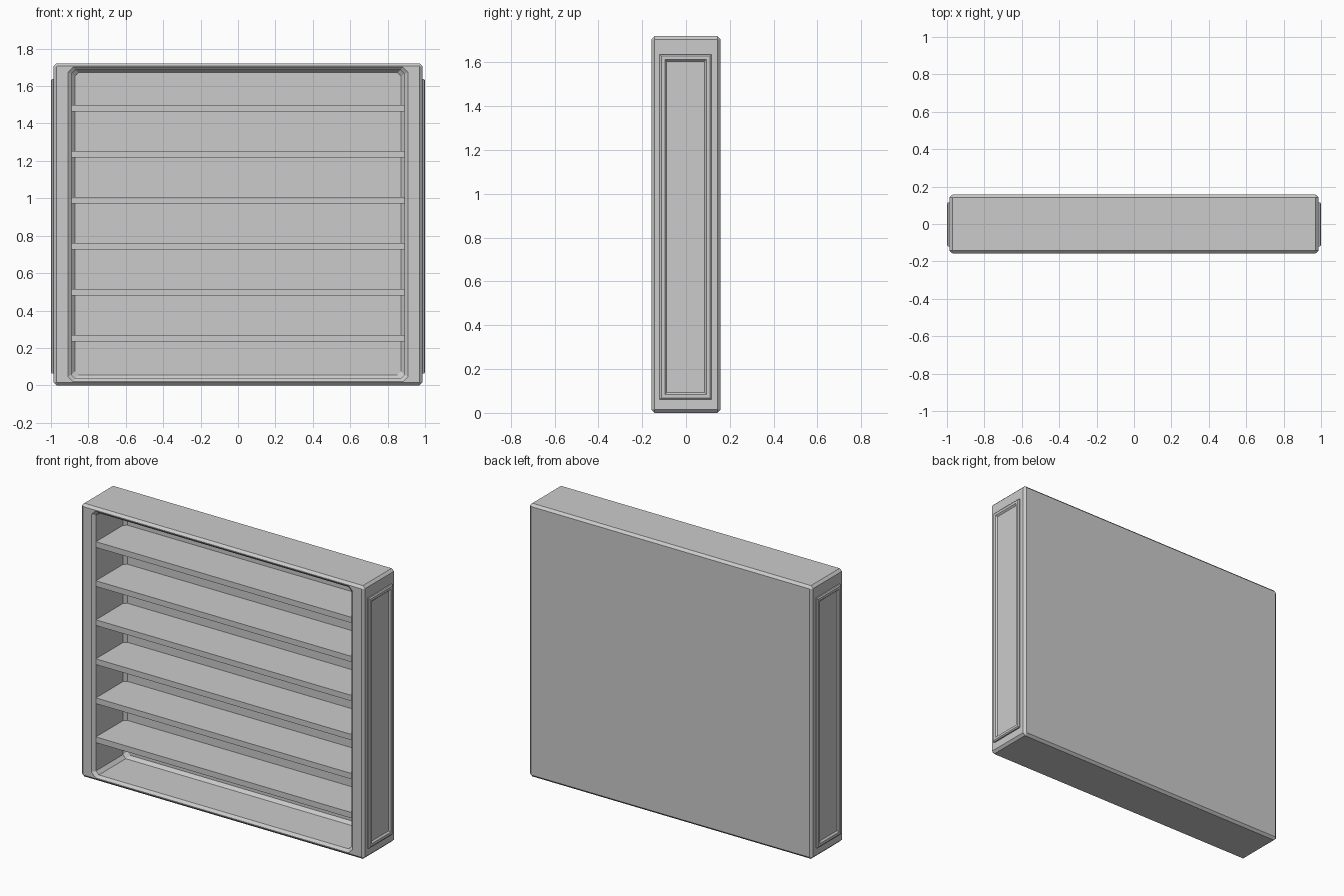
import bpy
import bmesh

if "Cube" in bpy.data.objects:
    bpy.data.objects.remove(bpy.data.objects["Cube"])


def octagon(w, z0, z1, c):
    """Chamfered rectangle outline, half width w, from z0 to z1."""
    return [(w - c, z0), (w, z0 + c), (w, z1 - c), (w - c, z1),
            (c - w, z1), (-w, z1 - c), (-w, z0 + c), (c - w, z0)]


def loft(name, rings, cap_start=True):
    """Skin a list of point rings into a mesh object and cap the ends."""
    bm = bmesh.new()
    loops = [[bm.verts.new(p) for p in ring] for ring in rings]
    n = len(loops[0])
    for a, b in zip(loops, loops[1:]):
        for i in range(n):
            j = (i + 1) % n
            bm.faces.new((a[i], a[j], b[j], b[i]))
    if cap_start:
        bm.faces.new(loops[0][::-1])
    bm.faces.new(loops[-1])
    bmesh.ops.recalc_face_normals(bm, faces=bm.faces)
    mesh = bpy.data.meshes.new(name)
    bm.to_mesh(mesh)
    bm.free()
    obj = bpy.data.objects.new(name, mesh)
    bpy.context.collection.objects.link(obj)
    return obj


# Case: outer shell from the back to the front lip, then into the cavity
sections = [
    (0.158, 0.970, 0.015, 1.706, 0.002),
    (0.143, 0.986, 0.000, 1.721, 0.015),
    (-0.143, 0.986, 0.000, 1.721, 0.015),
    (-0.158, 0.970, 0.015, 1.706, 0.002),
    (-0.158, 0.910, 0.020, 1.702, 0.028),
    (-0.143, 0.890, 0.036, 1.686, 0.020),
    (0.125, 0.890, 0.036, 1.686, 0.020),
    (0.143, 0.872, 0.055, 1.672, 0.020),
]
loft("bookcase_case", [[(x, y, z) for x, z in octagon(w, z0, z1, c)]
                       for y, w, z0, z1, c in sections])

# Shelves
for k in range(6):
    bpy.ops.mesh.primitive_cube_add(size=1, location=(0, 0, 0.252 + 0.246 * k))
    shelf = bpy.context.object
    shelf.name = f"shelf_{k + 1}"
    shelf.scale = (1.784, 0.286, 0.036)

# End panels: a raised moulding around a sunken field
profile = [(0.980, 0.0), (0.994, 0.0), (1.000, 0.007),
           (1.000, 0.023), (0.990, 0.032)]
for side, s in (("right", 1), ("left", -1)):
    rings = []
    for x, d in profile:
        y0, y1, z0, z1 = -0.120 + d, 0.116 - d, 0.062 + d, 1.637 - d
        rings.append([(s * x, y0, z0), (s * x, y1, z0),
                      (s * x, y1, z1), (s * x, y0, z1)])
    loft(f"end_panel_{side}", rings)
